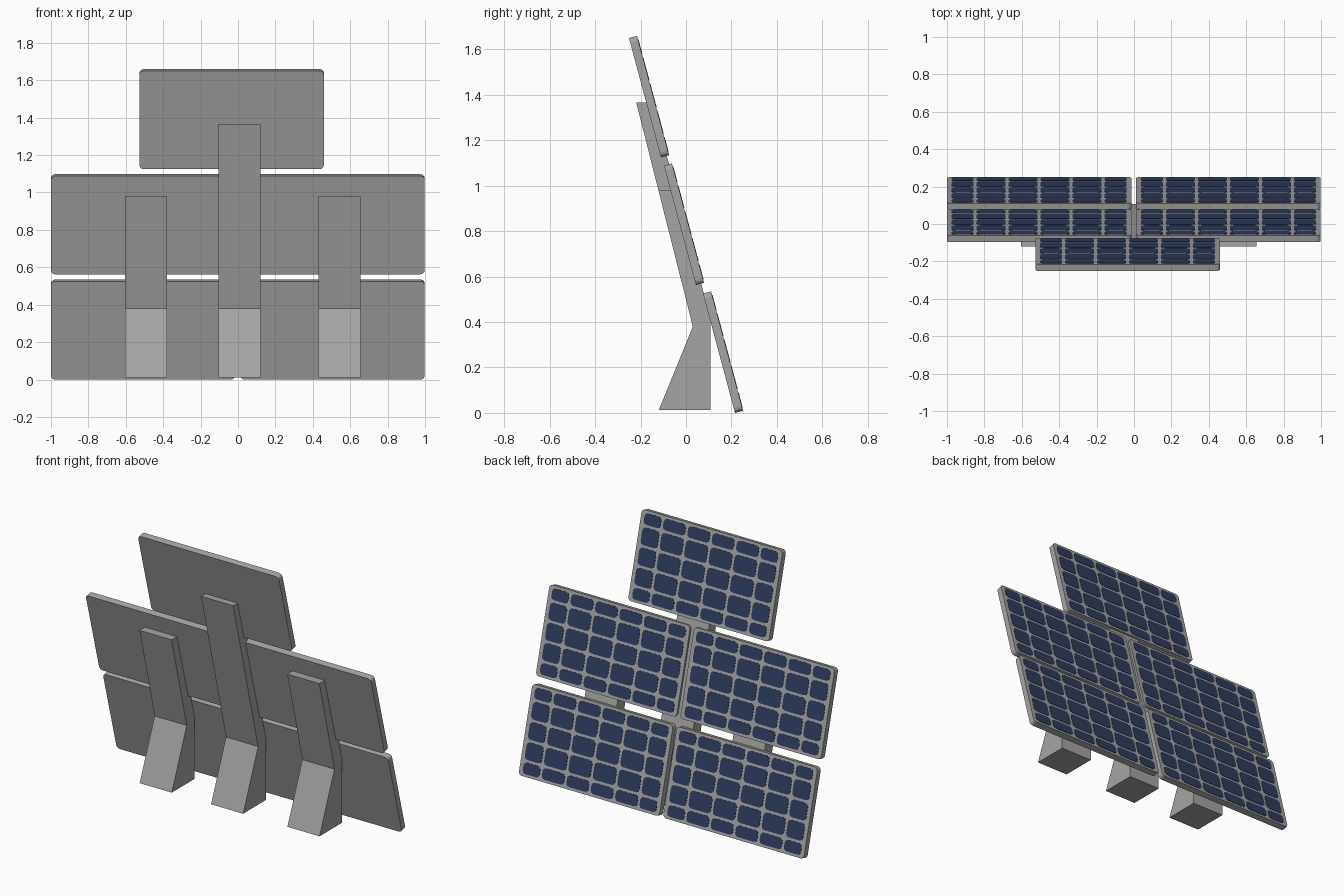
import bpy, bmesh, math
from mathutils import Matrix, Vector

if "Cube" in bpy.data.objects:
    bpy.data.objects.remove(bpy.data.objects["Cube"])


def material(name, rgb):
    m = bpy.data.materials.new(name)
    m.diffuse_color = (*rgb, 1)
    m.use_nodes = True
    m.node_tree.nodes["Principled BSDF"].inputs["Base Color"].default_value = m.diffuse_color
    return m


GREY = material("metal grey", (0.38, 0.375, 0.37))
NAVY = material("solar navy", (0.027, 0.045, 0.112))

TILT = math.radians(15)
S, C = math.sin(TILT), math.cos(TILT)
W, L, T = 0.986, 0.544, 0.037      # panel width, length, thickness


def rounded_rect(cx, cy, w, h, r, seg):
    pts = []
    for i, (sx, sy) in enumerate([(1, 1), (-1, 1), (-1, -1), (1, -1)]):
        for k in range(seg + 1):
            a = math.radians(90 * (i + k / seg))
            pts.append((cx + sx * (w / 2 - r) + r * math.cos(a),
                        cy + sy * (h / 2 - r) + r * math.sin(a)))
    return pts


def prism(bm, pts, lo, hi):
    """Extrude a 2D outline between two local z heights."""
    f = bm.faces.new([bm.verts.new((x, y, lo)) for x, y in pts])
    ext = bmesh.ops.extrude_face_region(bm, geom=[f])
    top = [v for v in ext["geom"] if isinstance(v, bmesh.types.BMVert)]
    bmesh.ops.translate(bm, vec=(0, 0, hi - lo), verts=top)


def finish(bm, name, mat, matrix):
    bmesh.ops.recalc_face_normals(bm, faces=bm.faces)
    me = bpy.data.meshes.new(name)
    bm.to_mesh(me)
    bm.free()
    me.materials.append(mat)
    ob = bpy.data.objects.new(name, me)
    ob.matrix_world = matrix
    bpy.context.collection.objects.link(ob)
    return ob


def spans(sizes, gap):
    """Centres and sizes of a centred row of cells."""
    pos = -(sum(sizes) + gap * (len(sizes) - 1)) / 2
    out = []
    for s in sizes:
        out.append((pos + s / 2, s))
        pos += s + gap
    return out


COLS = spans([0.118] + [0.155] * 4 + [0.118], 0.016)
ROWS = spans([0.068] + [0.104] * 3 + [0.068], 0.016)


def panel(name, x, y, z):
    # local x = -X, local y = up the slope, local z = outward normal
    m = Matrix(((-1, 0, 0, x), (0, -S, C, y), (0, C, S, z), (0, 0, 0, 1)))
    bm = bmesh.new()
    prism(bm, rounded_rect(0, 0, W, L, 0.022, 3), -T, 0)
    finish(bm, name + "_frame", GREY, m)
    bm = bmesh.new()
    for cx, w in COLS:
        for cy, h in ROWS:
            prism(bm, rounded_rect(cx, cy, w, h, 0.02, 2), -0.003, 0.002)
    finish(bm, name + "_cells", NAVY, m)


# five tilted solar panels
panel("lower_left_panel", -0.507, 0.181, 0.272)
panel("lower_right_panel", 0.505, 0.181, 0.272)
panel("middle_left_panel", -0.507, 0.009, 0.835)
panel("middle_right_panel", 0.505, 0.009, 0.835)
panel("top_panel", -0.034, -0.145, 1.397)


# bent support posts: wedge foot plus leaning upright
def post(name, x, top):
    front = 0.107 - (top - 0.42) * 0.2693
    back = 0.03 - (top - 0.38) * 0.2525
    outline = [(-0.12, 0.012), (0.107, 0.012), (0.107, 0.42),
               (front, top), (back, top), (0.03, 0.38)]
    m = Matrix(((0, 0, 1, x), (1, 0, 0, 0), (0, 1, 0, 0), (0, 0, 0, 1)))
    bm = bmesh.new()
    prism(bm, outline, -0.1125, 0.1125)
    finish(bm, name, GREY, m)


post("left_post", -0.4925, 0.98)
post("middle_post", 0.0075, 1.367)
post("right_post", 0.5425, 0.98)
